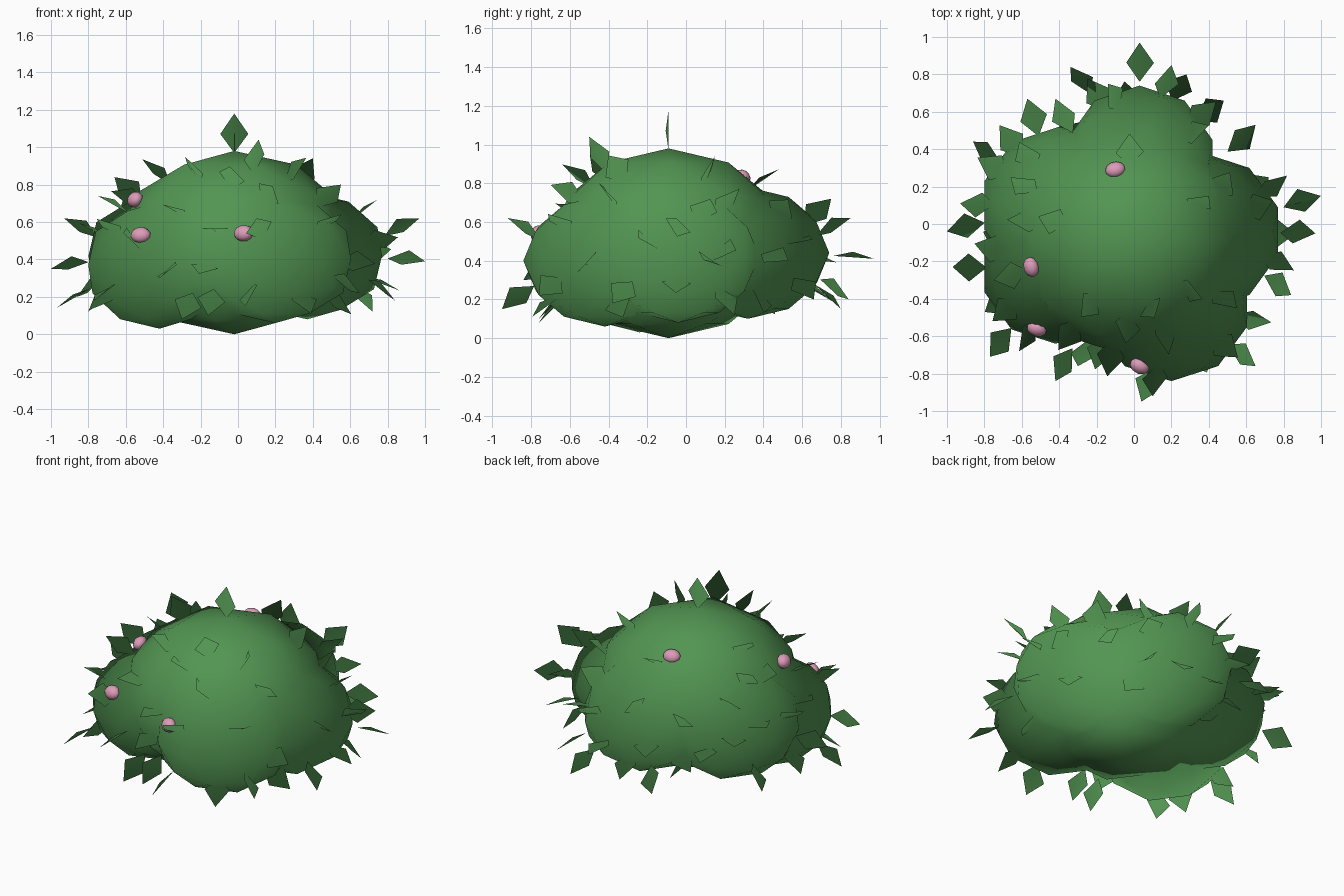
import bpy, bmesh, math, random
from mathutils import Vector

if "Cube" in bpy.data.objects:
    bpy.data.objects.remove(bpy.data.objects["Cube"])

random.seed(4)


def material(name, rgb):
    m = bpy.data.materials.new(name)
    m.diffuse_color = (*rgb, 1)
    m.use_nodes = True
    m.node_tree.nodes["Principled BSDF"].inputs["Base Color"].default_value = m.diffuse_color
    return m


green = material("foliage green", (0.085, 0.30, 0.085))
pink = material("blossom pink", (0.72, 0.33, 0.48))


def soften(me):
    """Point all normals away from the bush centre so the clumps blend together."""
    for p in me.polygons:
        p.use_smooth = True
    me.normals_split_custom_set_from_vertices(
        [(v.co - Vector((-0.02, -0.09, 0.4))).normalized() for v in me.vertices])


def ball(name, centre, radii, subdiv, mat):
    bpy.ops.mesh.primitive_ico_sphere_add(subdivisions=subdiv, radius=1, location=centre)
    ob = bpy.context.object
    ob.name = name
    ob.scale = radii
    ob.data.materials.append(mat)
    for p in ob.data.polygons:
        p.use_smooth = True
    return ob


# Foliage clumps: one tall middle, five around it (centre, radii)
clumps = [
    ((-0.02, -0.09, 0.49), (0.63, 0.62, 0.49)),
    ((0.37, -0.04, 0.42), (0.42, 0.42, 0.34)),
    ((0.03, 0.32, 0.44), (0.41, 0.42, 0.34)),
    ((-0.40, 0.10, 0.42), (0.42, 0.42, 0.34)),
    ((-0.42, -0.24, 0.37), (0.40, 0.40, 0.34)),
    ((0.20, -0.42, 0.40), (0.425, 0.42, 0.34)),
]
for i, (c, r) in enumerate(clumps):
    clump = ball("foliage_clump_%d" % i, c, r, 2, green)
    bpy.ops.object.transform_apply(location=True, rotation=True, scale=True)
    soften(clump.data)


def scaled(p, clump):
    return Vector([(p[k] - clump[0][k]) / clump[1][k] for k in range(3)])


def outward(p):
    """Direction away from the surface of the clump nearest to the point."""
    cl = min(clumps, key=lambda c: scaled(p, c).length)
    q = scaled(p, cl)
    return Vector([q[k] / cl[1][k] for k in range(3)]).normalized()


# Leaves: diamonds folded a little along the midrib
bm = bmesh.new()
placed = []


def leaf(tip, axis, roll, length=0.21):
    if abs(axis.z) < 0.99:
        side = axis.cross(Vector((0, 0, 1))).normalized()
    else:
        side = Vector((1, 0, 0))
    up = side.cross(axis)
    s = side * math.cos(roll) + up * math.sin(roll)
    n = s.cross(axis)
    base = tip - axis * length
    mid = base + axis * length * 0.48 + n * 0.015
    b, l, t, r = [bm.verts.new(v) for v in (base, mid - s * 0.075, tip, mid + s * 0.075)]
    bm.faces.new((b, t, l))
    bm.faces.new((b, r, t))
    placed.append(tip)


tips = [
    (-0.02, -0.09, 1.18), (0.11, -0.50, 1.04), (0.40, 0.15, 0.94),
    (0.03, 0.97, 0.41), (0.20, 0.85, 0.62), (-0.34, 0.84, 0.20),
    (-0.57, 0.67, 0.40), (-0.86, 0.44, 0.20), (-0.42, 0.67, 0.60),
    (-0.93, 0.11, 0.62), (-1.00, -0.04, 0.35), (-0.97, -0.23, 0.14),
    (-0.77, -0.71, 0.18), (-0.42, -0.84, 0.30), (0.04, -0.95, 0.15),
    (0.10, -0.92, 0.62), (0.65, -0.76, 0.22), (0.84, -0.38, 0.18),
    (0.97, -0.05, 0.62), (1.00, 0.15, 0.39), (0.65, 0.53, 0.40),
    (0.48, 0.66, 0.20), (-0.16, -0.76, 0.10), (-0.30, -0.76, 0.08),
    (-0.66, 0.25, 0.84), (0.55, -0.45, 0.80), (-0.14, 0.75, 0.72),
    (0.28, 0.80, 0.15), (-0.75, -0.30, 0.74), (0.72, 0.25, 0.12),
]
for i, t in enumerate(tips):
    t = Vector(t)
    leaf(t, outward(t), 0 if i == 0 else random.uniform(-0.9, 0.9))

# Scattered leaves filling the gaps between the listed ones
count = tries = 0
while count < 34 and tries < 4000:
    tries += 1
    c, r = random.choice(clumps)
    a, h = random.uniform(0, math.tau), random.uniform(-0.7, 0.8)
    k = math.sqrt(1 - h * h)
    p = Vector((c[0] + r[0] * k * math.cos(a), c[1] + r[1] * k * math.sin(a), c[2] + r[2] * h))
    axis = (p - Vector(c)).normalized()
    tip = p + axis * 0.12
    if any(scaled(p, o).length < 0.98 for o in clumps):
        continue
    if any((tip - q).length < 0.22 for q in placed) or tip.xy.length > 0.93:
        continue
    leaf(tip, axis, random.uniform(-1.0, 1.0))
    count += 1

me = bpy.data.meshes.new("leaves")
bm.to_mesh(me)
bm.free()
me.materials.append(green)
soften(me)
bpy.context.collection.objects.link(bpy.data.objects.new("leaves", me))

# Blossoms: small flattened balls sitting on the foliage
for i, p in enumerate([(0.03, -0.76, 0.54), (-0.52, -0.56, 0.53),
                       (-0.55, -0.23, 0.72), (-0.10, 0.29, 0.83)]):
    ob = ball("blossom_%d" % i, p, (0.055, 0.045, 0.04), 2, pink)
    ob.rotation_euler = outward(p).to_track_quat('Z', 'Y').to_euler()
